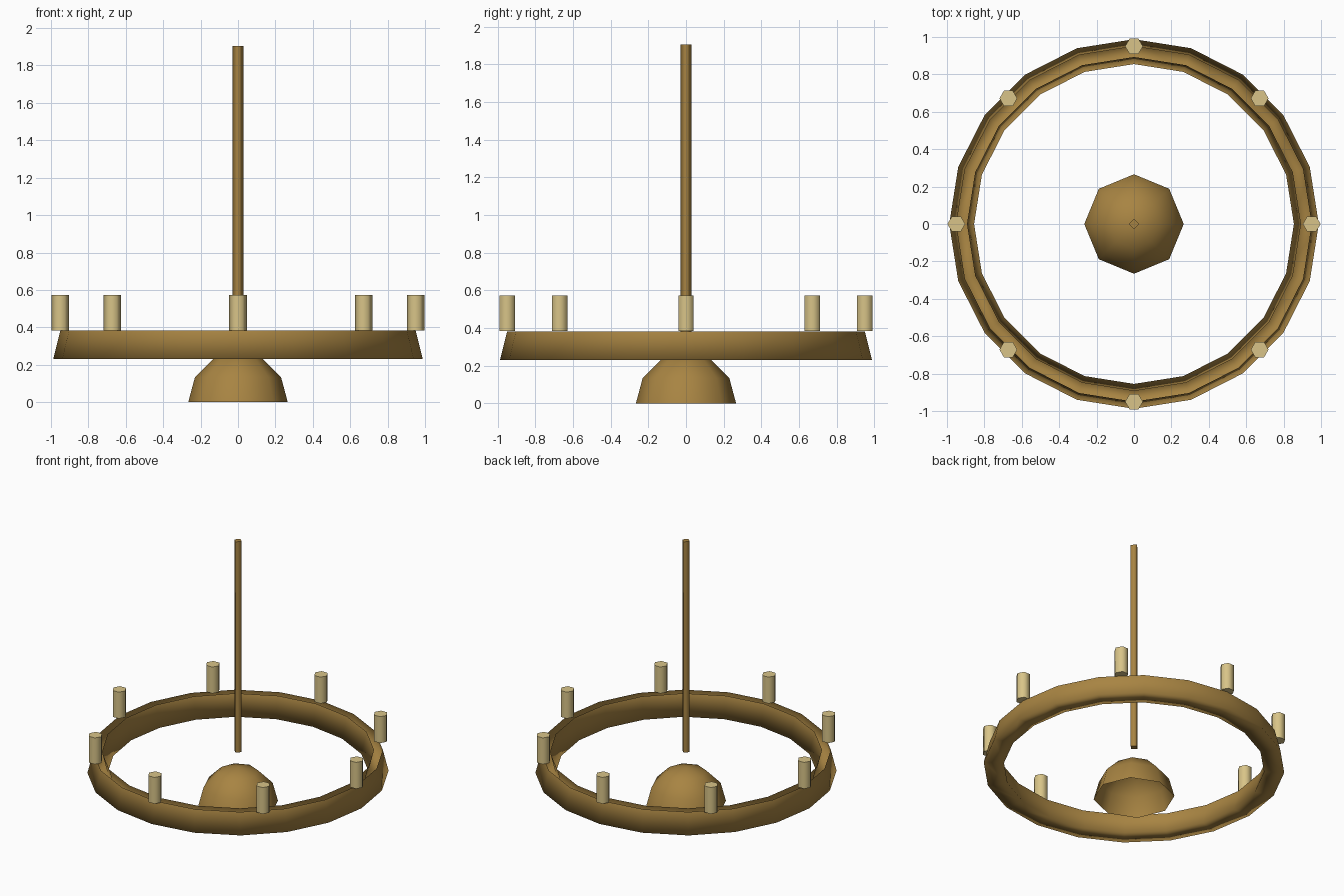
import bpy
import math

if "Cube" in bpy.data.objects:
    bpy.data.objects.remove(bpy.data.objects["Cube"])


def material(name, rgb):
    m = bpy.data.materials.new(name)
    m.diffuse_color = (*rgb, 1.0)
    m.use_nodes = True
    m.node_tree.nodes["Principled BSDF"].inputs["Base Color"].default_value = m.diffuse_color
    return m


brass = material("aged brass", (0.39, 0.231, 0.055))
wax = material("candle wax", (0.687, 0.552, 0.246))


def revolve(name, profile, sides, mat, location=(0, 0, 0), caps=False):
    """Turn an (r, z) profile around z; r = 0 becomes a pole. Caps stay flat."""
    verts, rings, faces = [], [], []
    for r, z in profile:
        start = len(verts)
        if r == 0:
            verts.append((0, 0, z))
            rings.append([start] * sides)
            continue
        for i in range(sides):
            a = math.tau * i / sides
            verts.append((r * math.cos(a), r * math.sin(a), z))
        rings.append(list(range(start, start + sides)))
    for low, high in zip(rings, rings[1:]):
        for i in range(sides):
            j = (i + 1) % sides
            quad = [low[i], low[j], high[j], high[i]]
            faces.append(tuple(dict.fromkeys(quad)))
    side_count = len(faces)
    if caps:
        faces += [tuple(reversed(rings[0])), tuple(rings[-1])]
    mesh = bpy.data.meshes.new(name)
    mesh.from_pydata(verts, [], faces)
    mesh.materials.append(mat)
    for f in mesh.polygons:
        f.use_smooth = f.index < side_count
    mesh.update()
    obj = bpy.data.objects.new(name, mesh)
    obj.location = location
    bpy.context.collection.objects.link(obj)
    return obj


# Ring: a tapered channel, open at the top
revolve("ring", [(0.893, 0.382), (0.855, 0.23), (0.988, 0.23), (0.95, 0.382)],
        20, brass)

# Bowl: an open half sphere under the ring
R = 0.266
bowl = [(R * math.cos(math.radians(t)), R * math.sin(math.radians(t)))
        for t in (0, 30, 60)] + [(0, R)]
revolve("bowl", bowl, 8, brass)

# Hanging rod
revolve("rod", [(0.0285, 0.38), (0.0285, 1.905)], 4, brass, caps=True)

# Eight candles standing on the outer rim
for k in range(8):
    a = math.tau * k / 8
    revolve(f"candle_{k + 1}", [(0.0475, 0), (0.0475, 0.191)], 6, wax,
            (0.95 * math.cos(a), 0.95 * math.sin(a), 0.383), caps=True)
